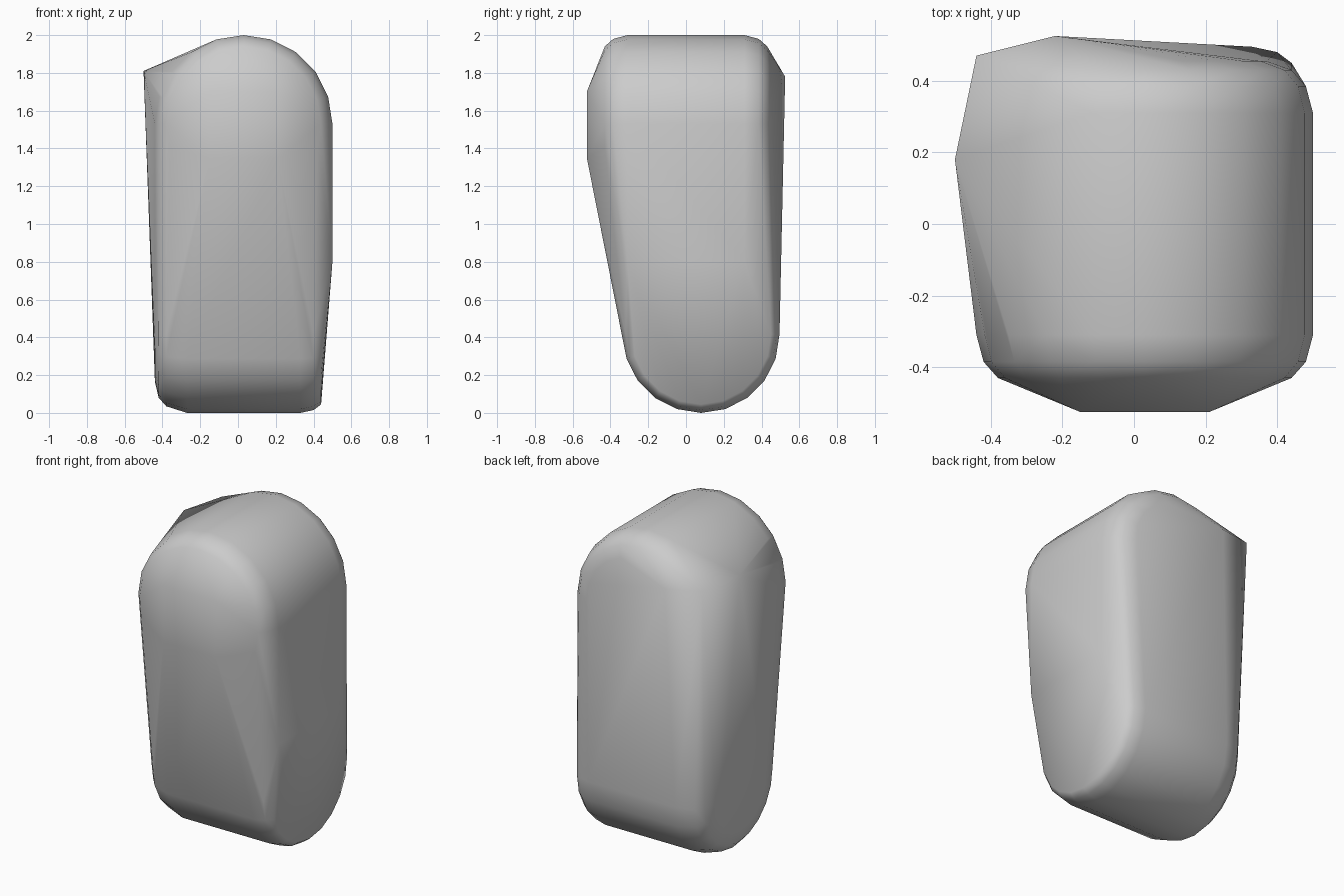
import bpy, bmesh
from math import sin, cos, pi, radians

if "Cube" in bpy.data.objects:
    bpy.data.objects.remove(bpy.data.objects["Cube"])

SEG = 20
bm = bmesh.new()


def ring(radius, place):
    """Add a circle of points; place maps circle coordinates to 3D."""
    for i in range(SEG):
        a = 2 * pi * i / SEG
        bm.verts.new(place(radius * cos(a), radius * sin(a)))


# Upper drum running front to back, with rounded rims: (y, radius)
for y, r in [(-0.455, 0.34), (-0.43, 0.41), (-0.385, 0.45), (-0.31, 0.47),
             (0.31, 0.47), (0.385, 0.45), (0.43, 0.41), (0.455, 0.34)]:
    ring(r, lambda u, v: (0.03 + u, y, 1.53 + v))

# Lower drum running left to right, with rounded rims: (x, radius)
for x, r in [(-0.44, 0.25), (-0.42, 0.335), (-0.38, 0.38), (-0.27, 0.415),
             (0.33, 0.415), (0.40, 0.40), (0.44, 0.37)]:
    ring(r, lambda u, v: (x, 0.08 + u, 0.415 + v))

# Raised front panel corners
for x in (-0.15, 0.21):
    for z in (1.35, 1.70):
        bm.verts.new((x, -0.525, z))

# Right wall lower corners
for y in (-0.31, 0.31):
    bm.verts.new((0.50, y, 0.80))

# Pointed upper back left corner
for p in [(-0.50, 0.18, 1.81), (-0.44, 0.47, 1.80), (-0.22, 0.525, 1.78)]:
    bm.verts.new(p)

# Wrap everything in one convex skin
hull = bmesh.ops.convex_hull(bm, input=bm.verts[:])
loose = {g for g in hull["geom_interior"] + hull["geom_unused"]
         if isinstance(g, bmesh.types.BMVert)}
bmesh.ops.delete(bm, geom=list(loose), context='VERTS')
bmesh.ops.dissolve_limit(bm, angle_limit=radians(0.5), verts=bm.verts[:], edges=bm.edges[:])
bmesh.ops.recalc_face_normals(bm, faces=bm.faces[:])

mesh = bpy.data.meshes.new("rounded_body")
bm.to_mesh(mesh)
bm.free()
body = bpy.data.objects.new("rounded_body", mesh)
bpy.context.collection.objects.link(body)
bpy.context.view_layer.objects.active = body
body.select_set(True)
bpy.ops.object.shade_smooth_by_angle(angle=radians(50))
